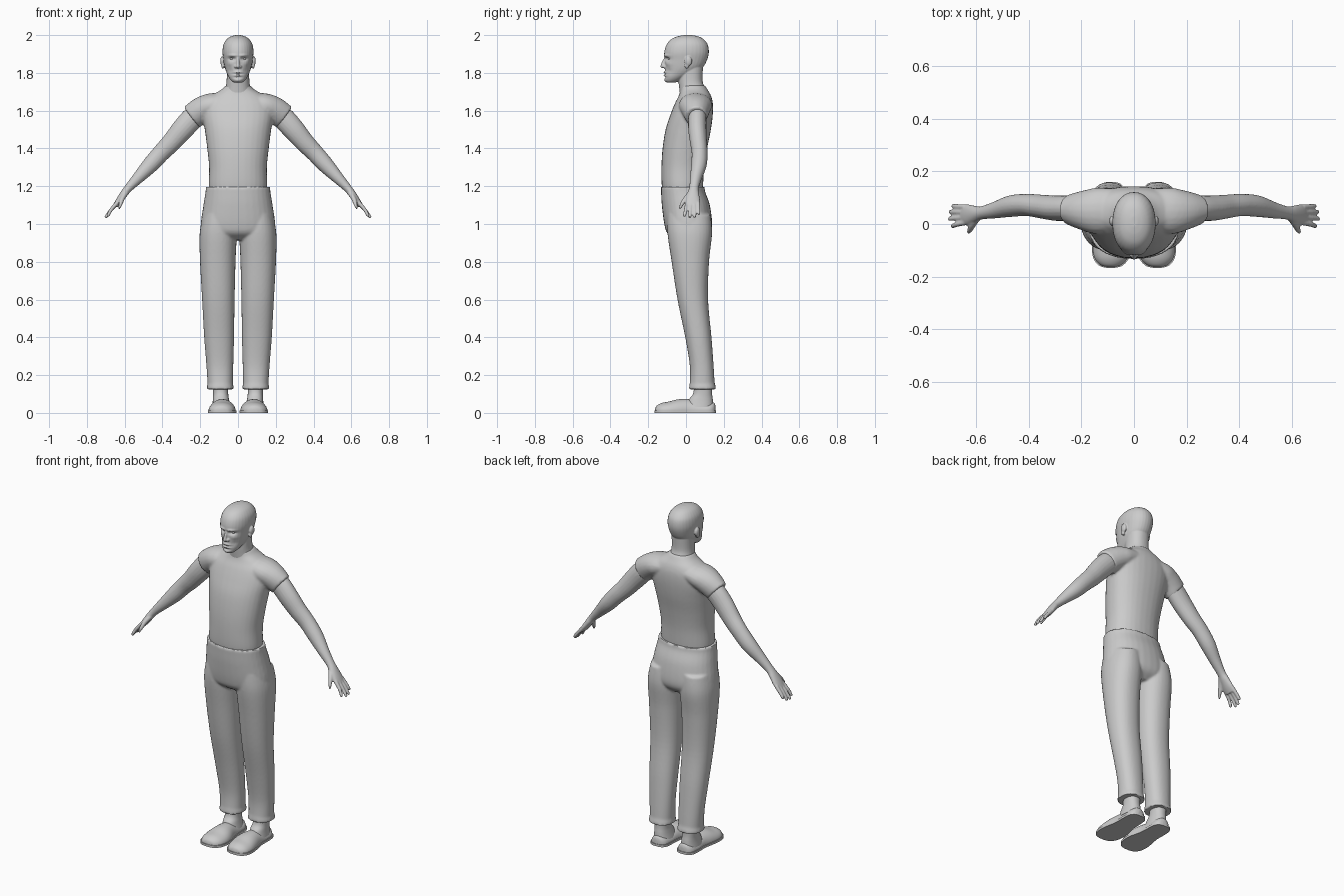
import bpy, bmesh, math
from mathutils import Vector

grey = bpy.data.materials.new("plain grey")
grey.diffuse_color = (0.6, 0.6, 0.6, 1)
Y = Vector((0, 1, 0))


def spline(rows, n):
    """Catmull-Rom resampling of a table of numbers."""
    out = []
    for i in range(len(rows) - 1):
        a, b, c, d = (rows[max(0, min(len(rows) - 1, i + k))] for k in (-1, 0, 1, 2))
        for j in range(n):
            t = j / n
            out.append([0.5 * (2 * q + (r - p) * t + (2 * p - 5 * q + 4 * r - s) * t * t
                               + (3 * q - p - 3 * r + s) * t ** 3) for p, q, r, s in zip(a, b, c, d)])
    return out + [list(rows[-1])]


def skin(bm, rings):
    """Join rings of points into a closed body."""
    vs = [[bm.verts.new(p) for p in ring] for ring in rings]
    n = len(vs[0])
    faces = [bm.faces.new((a[i], a[(i + 1) % n], b[(i + 1) % n], b[i]))
             for a, b in zip(vs, vs[1:]) for i in range(n)]
    faces += [bm.faces.new(vs[0][::-1]), bm.faces.new(vs[-1])]
    bmesh.ops.recalc_face_normals(bm, faces=faces)


def angles(n=32):
    return [2 * math.pi * i / n for i in range(n)]


def stack(bm, rows, side=1, power=0.9, n=6):
    """Level rings: z, centre x, half width, front y, back y."""
    rings = []
    for z, cx, hw, y0, y1 in spline(rows, n):
        ring = []
        for a in angles():
            c, s = math.cos(a), math.sin(a)
            ring.append((side * (cx + hw * math.copysign(abs(c) ** power, c)),
                         (y0 + y1) / 2 + (y1 - y0) / 2 * math.copysign(abs(s) ** power, s), z))
        rings.append(ring)
    skin(bm, rings)


def limb(bm, rows, side=1, n=6):
    """Tube along a path: x, y, z, radius along y, radius across."""
    rows = spline(rows, n)
    pts = [Vector(r[:3]) for r in rows]
    rings = []
    for i, r in enumerate(rows):
        t = (pts[min(i + 1, len(pts) - 1)] - pts[max(i - 1, 0)]).normalized()
        u = (Y - t * t.dot(Y)).normalized()
        v = t.cross(u)
        ring = [pts[i] + u * r[3] * math.cos(a) + v * r[4] * math.sin(a) for a in angles(20)]
        rings.append([(side * p.x, p.y, p.z) for p in ring])
    skin(bm, rings)


def ball(bm, centre, size):
    made = bmesh.ops.create_uvsphere(bm, u_segments=16, v_segments=10, radius=1)["verts"]
    for v in made:
        v.co = Vector([c + q * s for c, q, s in zip(centre, v.co, size)])


def finish(name, bm, voxel=0, smooth=3):
    """Make the object; fuse its overlapping parts when a voxel size is given."""
    me = bpy.data.meshes.new(name)
    bm.to_mesh(me)
    bm.free()
    ob = bpy.data.objects.new(name, me)
    bpy.context.collection.objects.link(ob)
    bpy.context.view_layer.objects.active = ob
    ob.select_set(True)
    if voxel:
        m = ob.modifiers.new("fuse", 'REMESH')
        m.mode, m.voxel_size = 'VOXEL', voxel
        bpy.ops.object.modifier_apply(modifier="fuse")
        m = ob.modifiers.new("soften", 'SMOOTH')
        m.factor, m.iterations = 0.5, smooth
        bpy.ops.object.modifier_apply(modifier="soften")
    bpy.ops.object.shade_smooth_by_angle(angle=math.radians(50))
    ob.select_set(False)
    ob.data.materials.clear()
    ob.data.materials.append(grey)
    return ob


# Shirt: torso with short sleeves
bm = bmesh.new()
stack(bm, [(1.15, 0, .148, -.115, .085), (1.2, 0, .155, -.128, .09), (1.3, 0, .153, -.13, .097),
           (1.4, 0, .163, -.124, .112), (1.5, 0, .176, -.108, .132), (1.58, 0, .188, -.082, .142),
           (1.64, 0, .18, -.058, .142), (1.68, 0, .14, -.038, .132), (1.71, 0, .09, -.03, .115),
           (1.735, 0, .064, -.032, .1)])
for s in (1, -1):
    limb(bm, [(.07, .055, 1.645, .08, .05), (.14, .05, 1.628, .088, .065), (.195, .052, 1.602, .075, .07),
              (.245, .055, 1.565, .057, .068)], s)
finish("shirt", bm, .007, 5)

# Trousers: hips and two legs
bm = bmesh.new()
stack(bm, [(1.197, 0, .170, -.133, .099), (1.17, 0, .172, -.132, .102), (1.1, 0, .183, -.128, .126),
           (1.0, 0, .197, -.115, .139), (.95, 0, .185, -.098, .128), (.915, 0, .14, -.05, .09)])
for s in (1, -1):
    stack(bm, [(1.05, .1, .085, -.1, .13), (.95, .105, .098, -.098, .138), (.8, .107, .094, -.076, .122),
               (.6, .104, .086, -.045, .117), (.4, .1, .079, -.004, .135), (.25, .096, .071, .02, .146),
               (.15, .094, .067, .02, .152)], s)
    stack(bm, [(.16, .094, .066, .02, .152), (.14, .094, .07, .017, .157), (.125, .094, .071, .015, .16)], s)
finish("trousers", bm, .007, 3)

# Arms with hands
bm = bmesh.new()
tips = [(-.008, .692, 1.04), (.02, .703, 1.033), (.046, .7, 1.035), (.068, .69, 1.05)]
for s in (1, -1):
    limb(bm, [(.19, .06, 1.6, .045, .055), (.24, .06, 1.56, .048, .06), (.295, .06, 1.5, .048, .058),
              (.35, .066, 1.435, .045, .052), (.405, .072, 1.378, .042, .047), (.465, .068, 1.312, .041, .043),
              (.53, .052, 1.243, .031, .031), (.58, .042, 1.19, .025, .022), (.605, .038, 1.158, .032, .02),
              (.632, .035, 1.12, .04, .017), (.65, .034, 1.095, .036, .013)], s)
    for k, (y, x, z) in enumerate(tips):
        y0 = .005 + .02 * k
        limb(bm, [(.64, y0, 1.112, .01, .011), (.672, (y0 + y) / 2, 1.075, .0095, .0095),
                  (x - .004, y, z + .005, .008, .008), (x, y, z, .004, .004)], s, 4)
    limb(bm, [(.59, .03, 1.17, .014, .014), (.612, .0, 1.135, .014, .013), (.622, -.022, 1.105, .01, .01),
              (.63, -.033, 1.08, .005, .005)], s, 4)
finish("arms", bm, .0045, 3)

# Head with neck, nose and ears
bm = bmesh.new()
stack(bm, [(1.748, 0, .02, -.1, -.06), (1.757, 0, .034, -.109, -.035), (1.775, 0, .048, -.113, .0),
           (1.8, 0, .06, -.112, .05), (1.83, 0, .07, -.111, .09), (1.87, 0, .077, -.113, .112),
           (1.91, 0, .082, -.115, .121), (1.95, 0, .077, -.103, .115), (1.978, 0, .06, -.078, .093),
           (1.993, 0, .038, -.045, .065), (2.0, 0, .012, -.01, .03)], power=.93)
stack(bm, [(1.67, 0, .08, -.03, .12), (1.72, 0, .066, -.036, .1), (1.76, 0, .06, -.04, .088),
           (1.83, 0, .06, -.04, .09)])
ball(bm, (0, -.118, 1.835), (.011, .018, .011))
limb(bm, [(0, -.105, 1.88, .01, .008), (0, -.116, 1.855, .012, .008), (0, -.122, 1.835, .013, .011)])
for s in (1, -1):
    ball(bm, (s * .012, -.112, 1.833), (.009, .012, .008))
    ball(bm, (s * .083, .012, 1.862), (.011, .02, .026))
    ball(bm, (s * .08, .004, 1.838), (.009, .012, .016))
head = finish("head", bm, .0035, 3)

# Face shaping: soft pushes (x, y, z, radius x, radius z, push along y)
pushes = [(.032, -.1, 1.874, .017, .009, .014), (.03, -.105, 1.892, .022, .007, -.007),
          (0, -.11, 1.803, .02, .005, -.007), (0, -.11, 1.795, .024, .003, .006),
          (0, -.11, 1.787, .018, .005, -.006), (0, -.11, 1.776, .025, .005, .005),
          (0, -.11, 1.76, .02, .008, -.005), (.045, -.09, 1.848, .016, .012, -.004),
          (.042, -.08, 1.812, .014, .014, .004)]
for v in head.data.vertices:
    if v.co.y < -.03:
        x, z = abs(v.co.x), v.co.z
        v.co.y += sum(p[5] * math.exp(-((x - p[0]) / p[3]) ** 2 - ((z - p[2]) / p[4]) ** 2) for p in pushes)

# Eyes
bm = bmesh.new()
for s in (1, -1):
    ball(bm, (s * .031, -.083, 1.874), (.012, .012, .008))
finish("eyes", bm)

# Ankles
bm = bmesh.new()
for s in (1, -1):
    stack(bm, [(.03, .088, .05, .0, .145), (.07, .09, .043, .015, .142), (.11, .092, .04, .04, .138),
               (.2, .094, .045, .04, .14)], s)
finish("ankles", bm)

# Shoes: y, centre x, half width, height
plan = [(-.163, .088, .012, .018), (-.155, .088, .04, .034), (-.13, .087, .062, .048), (-.09, .085, .071, .056),
        (-.04, .083, .068, .068), (.02, .085, .055, .068), (.08, .087, .053, .05), (.125, .087, .049, .052),
        (.148, .087, .034, .05), (.156, .087, .012, .035)]
uppers, soles = bmesh.new(), bmesh.new()
for s in (1, -1):
    rows = spline(plan, 5)
    skin(uppers, [[(s * (cx + hw * math.cos(a)), y, .012 + max(-.004, (h - .008) * math.sin(a)))
                   for a in angles()] for y, cx, hw, h in rows])
    edge = [(cx + hw + .004, y) for y, cx, hw, h in rows] + [(cx - hw - .004, y) for y, cx, hw, h in rows[::-1]]
    skin(soles, [[(s * x, y * 1.02, z) for x, y in edge] for z in (0, .013)])
finish("shoes", uppers)
finish("soles", soles)
